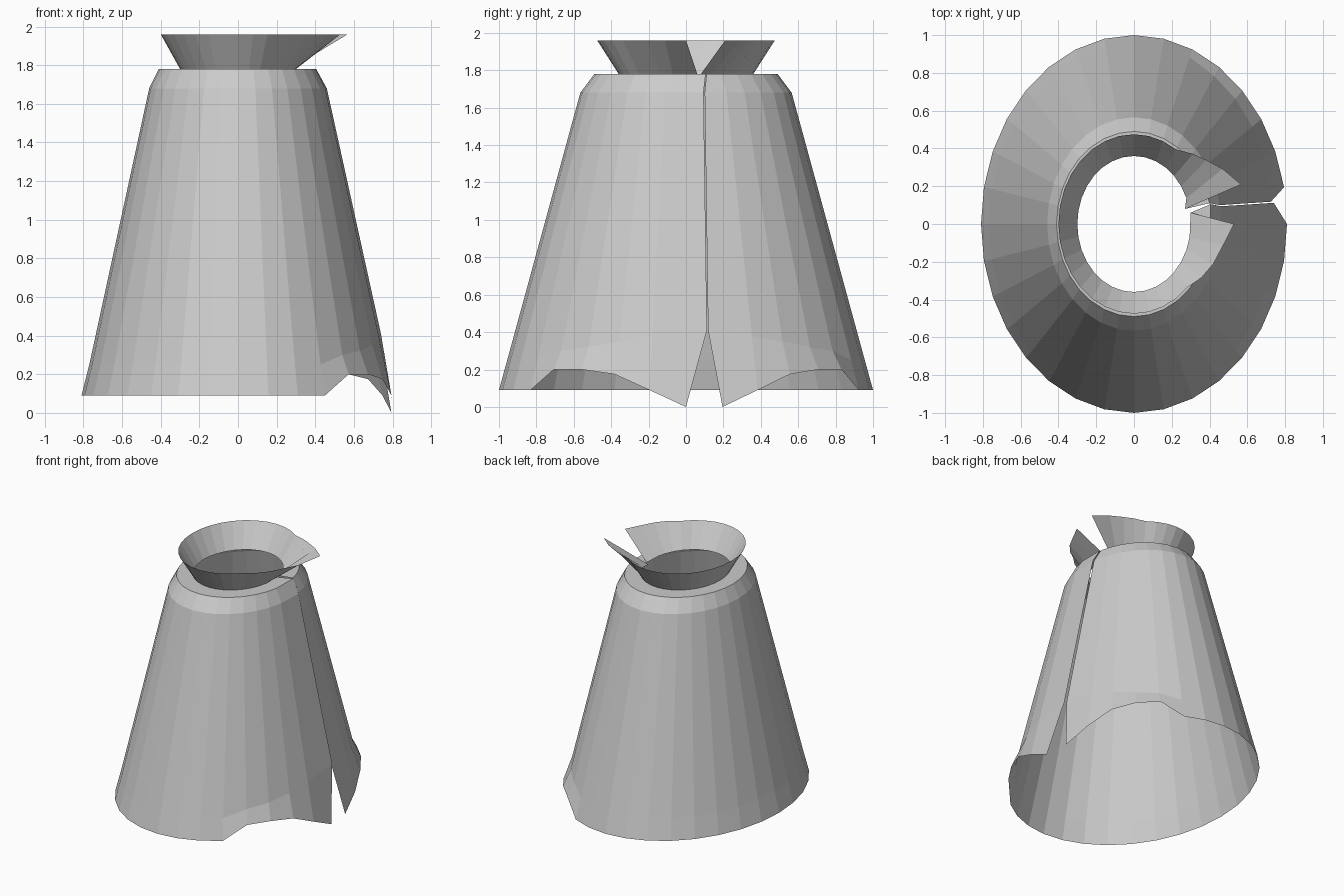
import bpy, bmesh, math

if "Cube" in bpy.data.objects:
    bpy.data.objects.remove(bpy.data.objects["Cube"])

N = 32  # sides; the sheet is open between columns 1 and 32 (angle 0)

# rings from hem to collar: x radius, y radius, height
RINGS = [(0.81, 1.0, 0.09), (0.77, 0.956, 0.25), (0.46, 0.565, 1.68),
         (0.41, 0.49, 1.78), (0.30, 0.36, 1.78), (0.40, 0.475, 1.96)]

# heights near the opening, by distance in columns from it
HEM_Z = [0.0, 0.09, 0.175, 0.2, 0.2]
FOLD_Z = [0.41, 0.38, 0.35, 0.32, 0.30]
# collar flare near the opening (right side, left side)
FLARE_LOW = [(0.13, 0), (0.08, -0.02), (0.05, -0.03), (0.025, -0.02)]
FLARE_HIGH = [(0.175, 0.117), (0.10, 0.11), (0.05, 0.075), (0.03, 0.035)]
# free front edges, rings 1..4: (x, y)
EDGE_LOW = {1: (0.74, 0.112), 2: (0.46, 0.094), 3: (0.405, 0.105), 4: (0.30, 0.06)}
EDGE_HIGH = {1: (0.725, 0.118), 2: (0.455, 0.1), 3: (0.40, 0.11), 4: (0.27, 0.08)}


def point(ring, k):
    rx, ry, z = RINGS[ring]
    high = k <= N // 2
    d = k - 1 if high else N - k
    if ring == 0 and d < len(HEM_Z):
        z = HEM_Z[d]
    if ring == 1 and d < len(FOLD_Z):
        z = FOLD_Z[d]
        t = (z - 0.09) / 1.59
        rx, ry = 0.81 - 0.35 * t, 1.0 - 0.435 * t
    a = 2 * math.pi * k / N
    x, y = rx * math.cos(a), ry * math.sin(a)
    if d == 0 and 0 < ring < 5:
        x, y = (EDGE_HIGH if high else EDGE_LOW)[ring]
    if ring == 5 and d < 4:
        dx, dy = (FLARE_HIGH if high else FLARE_LOW)[d]
        x, y = x + dx, y + dy
    return x, y, z


# cloak body, shoulder shelf and collar as one open sheet
bm = bmesh.new()
rows = [[bm.verts.new(point(r, k)) for k in range(1, N + 1)] for r in range(len(RINGS))]
for lo, hi in zip(rows, rows[1:]):
    for i in range(N - 1):
        bm.faces.new((lo[i], lo[i + 1], hi[i + 1], hi[i]))
mesh = bpy.data.meshes.new("cloak")
bm.to_mesh(mesh)
bm.free()
bpy.context.collection.objects.link(bpy.data.objects.new("cloak", mesh))
